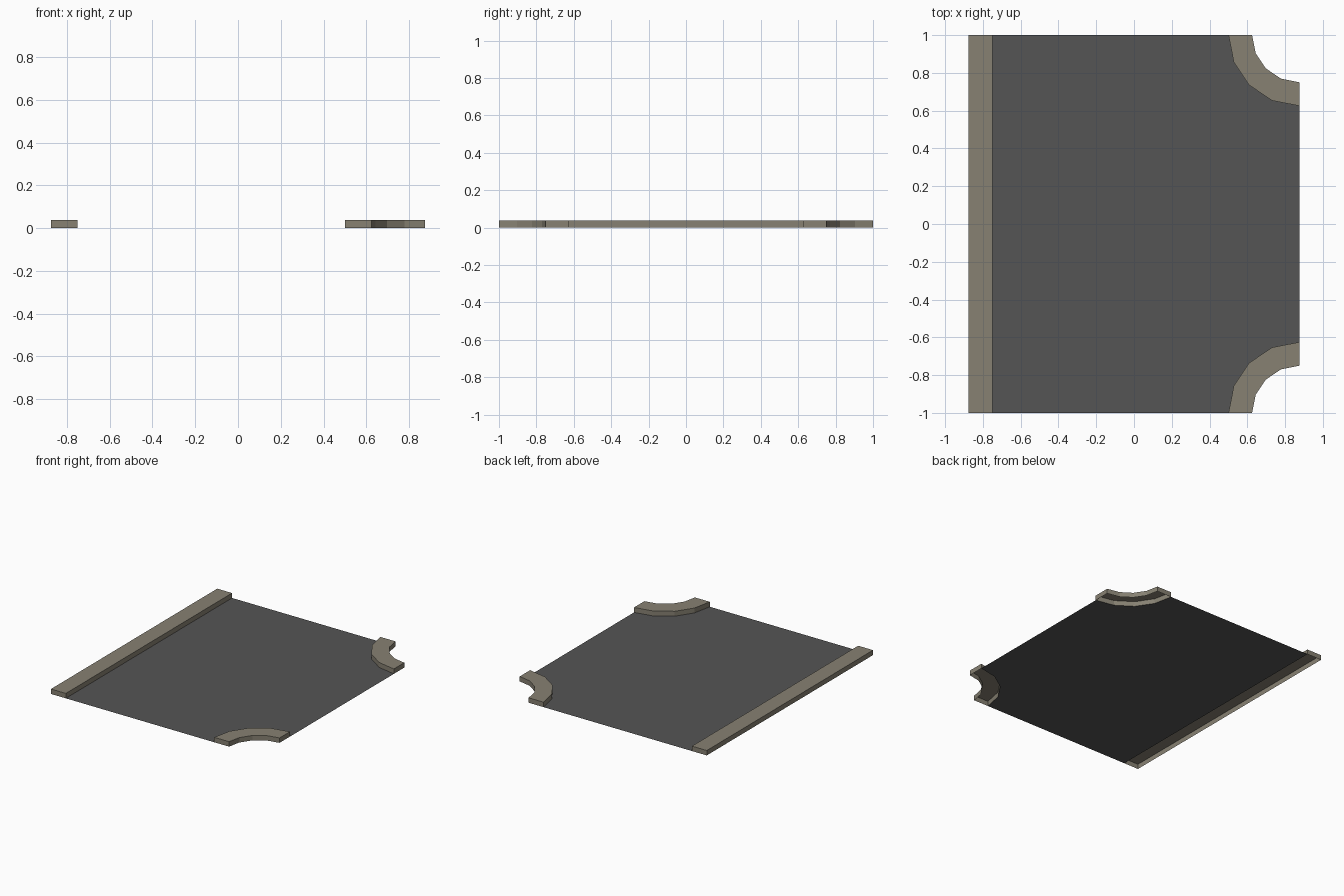
import bpy, bmesh, math

if "Cube" in bpy.data.objects:
    bpy.data.objects.remove(bpy.data.objects["Cube"])

H = 0.0375      # kerb height
LIP = 0.0125    # lower kerb band
X, Y = 0.875, 1.0
SEG = 4         # sides per corner arc


def material(name, rgb):
    m = bpy.data.materials.new(name)
    m.diffuse_color = (*rgb, 1.0)
    m.use_nodes = True
    m.node_tree.nodes["Principled BSDF"].inputs["Base Color"].default_value = m.diffuse_color
    return m


PAVING = material("paving_stone", (0.242, 0.220, 0.170))
ASPHALT = material("asphalt", (0.090, 0.090, 0.090))


def finish(name, bm, mat):
    me = bpy.data.meshes.new(name)
    bm.to_mesh(me)
    bm.free()
    me.materials.append(mat)
    ob = bpy.data.objects.new(name, me)
    bpy.context.collection.objects.link(ob)
    return ob


def arc(r, sy):
    """Points around the right-hand corner, from the y edge to the x edge."""
    return [(X - r * math.cos(a), sy * (Y - r * math.sin(a)))
            for a in (math.pi / 2 * i / SEG for i in range(SEG + 1))]


def kerb(name, left, right):
    """Open-bottomed raised pavement between two matching edge lines."""
    bm = bmesh.new()
    outline = left + right[::-1]
    rings = [[bm.verts.new((x, y, z)) for x, y in outline] for z in (0, LIP, H)]
    n = len(outline)
    for lo, hi in zip(rings, rings[1:]):
        for i in range(n):
            j = (i + 1) % n
            bm.faces.new((lo[i], lo[j], hi[j], hi[i]))
    top = rings[-1]
    for i in range(len(left) - 1):
        bm.faces.new((top[i], top[i + 1], top[n - 2 - i], top[n - 1 - i]))
    # orient by the top faces, which must point up
    bmesh.ops.recalc_face_normals(bm, faces=bm.faces)
    bm.normal_update()
    if bm.faces[-1].normal.z < 0:
        bmesh.ops.reverse_faces(bm, faces=bm.faces)
    finish(name, bm, PAVING)


# Straight pavement along the left side
kerb("straight_pavement", [(-X, -Y), (-X, Y)], [(-0.75, -Y), (-0.75, Y)])

# Curved pavements at the two right-hand corners
for label, sy in (("front", -1), ("back", 1)):
    kerb(label + "_corner_pavement", arc(0.375, sy), arc(0.25, sy))

# Flat road surface, cut around the corners
bm = bmesh.new()
pts = [(-0.75, -Y)] + arc(0.375, -1) + arc(0.375, 1)[::-1] + [(-0.75, Y)]
bm.faces.new([bm.verts.new((x, y, 0)) for x, y in pts])
bmesh.ops.triangulate(bm, faces=bm.faces)
finish("road_surface", bm, ASPHALT)
